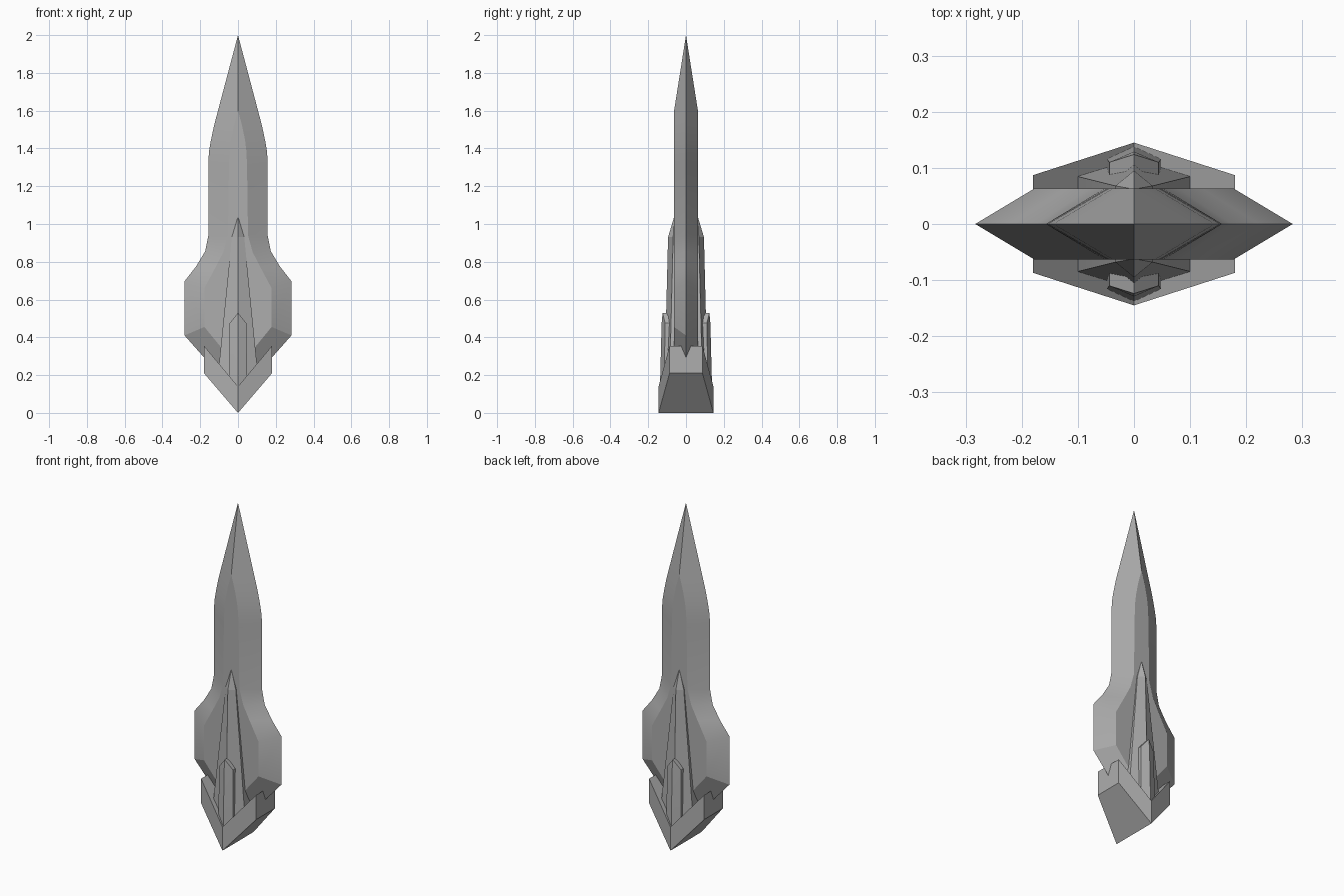
import bpy, bmesh, math

cube = bpy.data.objects.get("Cube")
if cube:
    bpy.data.objects.remove(cube, do_unlink=True)

GREY = (0.42, 0.42, 0.42, 1)
steel = bpy.data.materials.new("steel_grey")
steel.use_nodes = True
steel.diffuse_color = GREY
bsdf = next(n for n in steel.node_tree.nodes if n.type == 'BSDF_PRINCIPLED')
bsdf.inputs["Base Color"].default_value = GREY


def loft(name, rows):
    """Skin rows of points for one quarter, repeated across x and y."""
    bm = bmesh.new()
    cache = {}

    def vert(p):
        key = tuple(round(c, 5) + 0.0 for c in p)
        if key not in cache:
            cache[key] = bm.verts.new(key)
        return cache[key]

    for sx in (1, -1):
        for sy in (1, -1):
            grid = [[vert((x * sx, y * sy, z)) for x, y, z in row] for row in rows]
            for a, b in zip(grid, grid[1:]):
                for i in range(len(a) - 1):
                    ring = list(dict.fromkeys((a[i], a[i + 1], b[i + 1], b[i])))
                    if len(ring) > 2 and not bm.faces.get(ring):
                        bm.faces.new(ring)
    bmesh.ops.recalc_face_normals(bm, faces=bm.faces)
    mesh = bpy.data.meshes.new(name)
    bm.to_mesh(mesh)
    bm.free()
    mesh.materials.append(steel)
    obj = bpy.data.objects.new(name, mesh)
    bpy.context.collection.objects.link(obj)
    bpy.ops.object.select_all(action='DESELECT')
    obj.select_set(True)
    bpy.context.view_layer.objects.active = obj
    bpy.ops.object.shade_smooth_by_angle(angle=math.radians(20))
    return obj


# Blade hull: edge half width, edge height, flat half width, flat height
T = 0.063
profile = [
    (0.106, 1.60, 0.0, 1.60), (0.127, 1.52, 0.022, 1.52),
    (0.144, 1.44, 0.038, 1.44), (0.154, 1.38, 0.045, 1.38),
    (0.157, 1.32, 0.048, 1.30), (0.157, 0.94, 0.053, 0.94),
    (0.174, 0.855, 0.078, 0.85), (0.222, 0.775, 0.122, 0.765),
    (0.283, 0.697, 0.178, 0.66), (0.283, 0.41, 0.178, 0.455),
    (0.07, 0.17, 0.01, 0.25),
]
blade = [[(0, 0, 2)] * 3]
blade += [[(w, 0, zw), (f, T, zf), (0, T, zf)] for w, zw, f, zf in profile]
blade.append([(0, 0, 0.17), (0, 0, 0.17), (0, T, 0.25)])
loft("blade_hull", blade)


# Ridged armour layers: half width, side depth, ridge depth, height
def ridged(name, tip_depth, tip_z, sections):
    rows = [[(0, 0, tip_z), (0, tip_depth, tip_z), (0, tip_depth, tip_z)]]
    rows += [[(h, 0, z), (h, s, z), (0, r, z)] for h, s, r, z in sections]
    h, s, r, z = sections[-1]
    rows.append([(0, 0, z), (0, 0, z), (0, r, z)])
    loft(name, rows)


ridged("long_spine_armour", 0.062, 1.04,
       [(0.033, 0.068, 0.095, 0.93), (0.109, 0.087, 0.114, 0.17)])
ridged("short_spine_armour", 0.124, 0.53,
       [(0.044, 0.11, 0.129, 0.475), (0.049, 0.117, 0.138, 0.13)])


# Chevron collar at the base
def collar_section(x, y, top, bottom):
    return [(x, 0, top), (x, y, top), (x, y, bottom), (x, 0, bottom)]


loft("base_chevron", [
    collar_section(0, 0.145, 0.14, 0),
    collar_section(0.18, 0.087, 0.355, 0.21),
    collar_section(0.18, 0, 0.355, 0.21),
])
